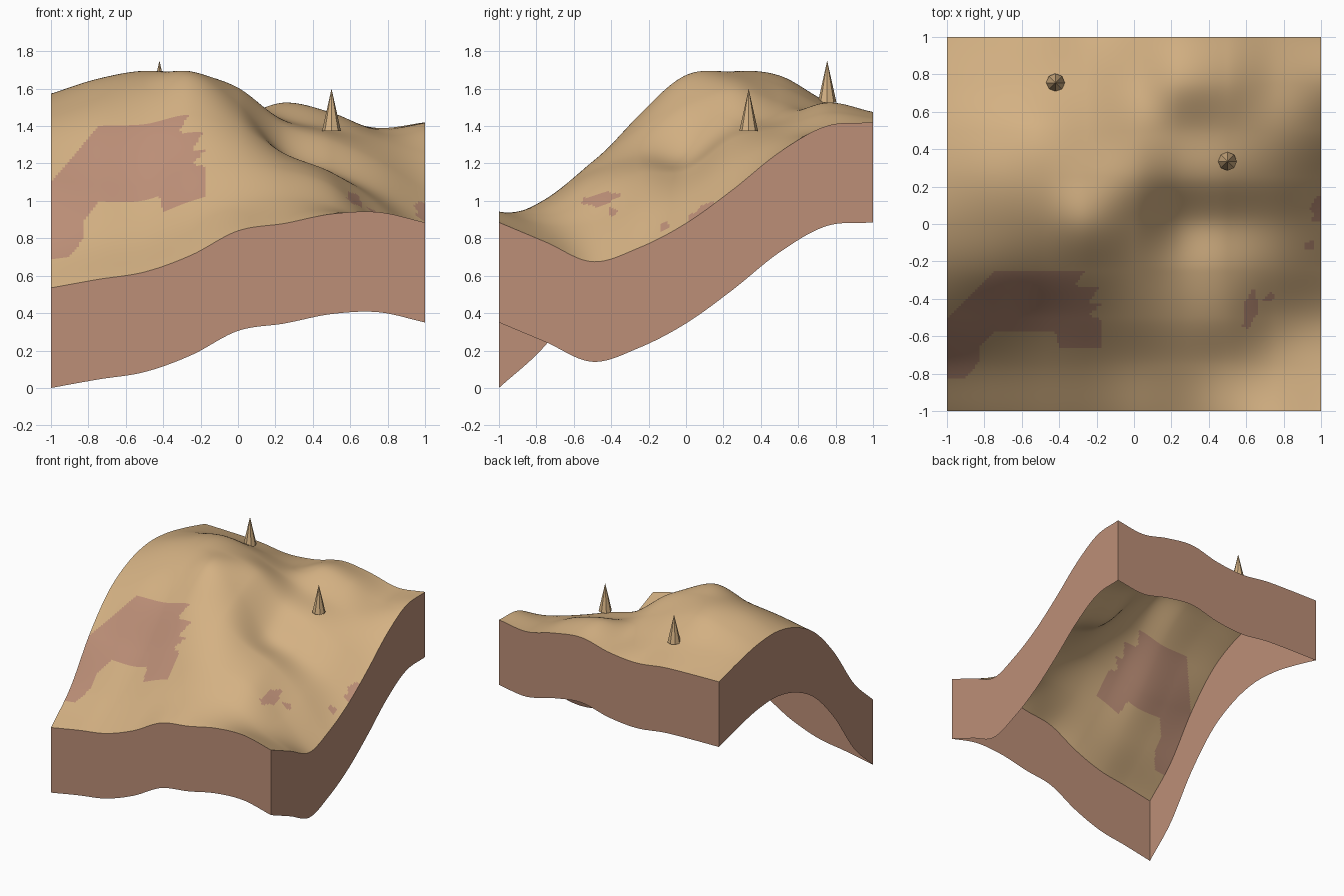
import bpy, bmesh

cube = bpy.data.objects.get("Cube")
if cube:
    bpy.data.objects.remove(cube)

CELLS = 160      # terrain faces per side
DEPTH = 0.535    # height of the side walls

# Terrain heights in hundredths, west to east; rows run from front to back
HEIGHTS = [
    [53.5, 58, 62, 71, 84, 88, 93, 94, 88.5],
    [76.5, 79, 82, 91, 99, 101, 97, 87, 78],
    [111, 109, 109, 118, 121, 117, 109, 88, 67.5],
    [137, 140, 141, 146, 139, 125, 115, 98, 75],
    [151, 157, 161, 167, 152, 125, 116, 105, 88],
    [157, 165, 169, 168, 160.5, 141, 133, 122, 106],
    [156, 162.5, 167, 162, 153, 144, 139, 133, 126],
    [151, 153, 153, 150, 146, 152.5, 147, 137.5, 140],
    [144.5, 144, 143, 140, 142, 147.5, 144.5, 139, 142],
]

# Outlines of the bare clay patches, in hundredths
PATCHES = [
    [(-101, -51), (-95, -46), (-75, -25), (-26, -25), (-32, -33), (-19, -34),
     (-24, -42), (-18, -43), (-24, -49), (-17, -51), (-17, -66), (-40, -66),
     (-42, -58), (-75, -58), (-83, -66), (-83, -74), (-91, -83), (-101, -83)],
    [(58, -55), (59, -42), (64, -34), (66, -42), (66, -48), (61, -56)],
    [(69, -41), (74, -36), (75, -40), (70, -42)],
    [(101, 16), (97, 14), (94, 8), (97, 5), (94, 2), (101, 1)],
    [(91, -11), (96, -8), (97, -13), (92, -14)],
]


def make_material(name, colour):
    mat = bpy.data.materials.new(name)
    mat.use_nodes = True
    mat.diffuse_color = (*colour, 1)
    mat.node_tree.nodes["Principled BSDF"].inputs["Base Color"].default_value = (*colour, 1)
    return mat


sand = make_material("sand", (0.658, 0.440, 0.227))
clay = make_material("clay", (0.505, 0.275, 0.186))


def spline(values, t):
    """Smooth curve through evenly spaced values, t from -1 to 1."""
    last = len(values) - 1
    u = (t + 1) / 2 * last
    i = min(int(u), last - 1)
    f = u - i
    b, c = values[i], values[i + 1]
    a = values[i - 1] if i > 0 else 2 * b - c
    d = values[i + 2] if i + 2 <= last else 2 * c - b
    return b + f * ((c - a) + f * ((2 * a - 5 * b + 4 * c - d) + f * (3 * (b - c) + d - a))) / 2


def inside(x, y, outline):
    """Even-odd test for a point within an outline."""
    hit = False
    for (ax, ay), (bx, by) in zip(outline, outline[1:] + outline[:1]):
        if (ay > y) != (by > y) and x < ax + (y - ay) / (by - ay) * (bx - ax):
            hit = not hit
    return hit


def add_object(name, bm, materials):
    mesh = bpy.data.meshes.new(name)
    bm.to_mesh(mesh)
    bm.free()
    obj = bpy.data.objects.new(name, mesh)
    bpy.context.collection.objects.link(obj)
    for mat in materials:
        mesh.materials.append(mat)
    return obj


# Ground surface: a smooth sheet with clay patches chosen by face position
steps = [2 * i / CELLS - 1 for i in range(CELLS + 1)]
columns = [[spline(row, x) for row in HEIGHTS] for x in steps]
bm = bmesh.new()
grid = [[bm.verts.new((x, y, spline(column, y) / 100)) for y in steps]
        for x, column in zip(steps, columns)]
for i in range(CELLS):
    for j in range(CELLS):
        face = bm.faces.new((grid[i][j], grid[i + 1][j], grid[i + 1][j + 1], grid[i][j + 1]))
        face.smooth = True
        centre = face.calc_center_median() * 100
        face.material_index = int(any(inside(centre.x, centre.y, p) for p in PATCHES))

# Border points, anticlockwise from the front left corner of the sheet
rim = [grid[i][0].co.copy() for i in range(CELLS)]
rim += [grid[CELLS][j].co.copy() for j in range(CELLS)]
rim += [grid[i][CELLS].co.copy() for i in range(CELLS, 0, -1)]
rim += [grid[0][j].co.copy() for j in range(CELLS, 0, -1)]
add_object("ground_surface", bm, [sand, clay])

# Side walls: a band of even height hanging from the border, open below
bm = bmesh.new()
tops = [bm.verts.new(p) for p in rim]
bottoms = [bm.verts.new((p.x, p.y, p.z - DEPTH)) for p in rim]
for k in range(len(rim)):
    n = (k + 1) % len(rim)
    bm.faces.new((tops[k], bottoms[k], bottoms[n], tops[n]))
add_object("side_walls", bm, [clay])

# Rock spires: small eight-sided cones standing on the ground
for name, place in (("back_spire", (-0.42, 0.755, 1.525)), ("right_spire", (0.5, 0.335, 1.375))):
    bm = bmesh.new()
    height = 0.225
    bmesh.ops.create_cone(bm, cap_ends=True, segments=8, radius1=0.05, radius2=0, depth=height)
    bmesh.ops.translate(bm, verts=bm.verts, vec=(0, 0, height / 2))
    add_object(name, bm, [sand]).location = place
